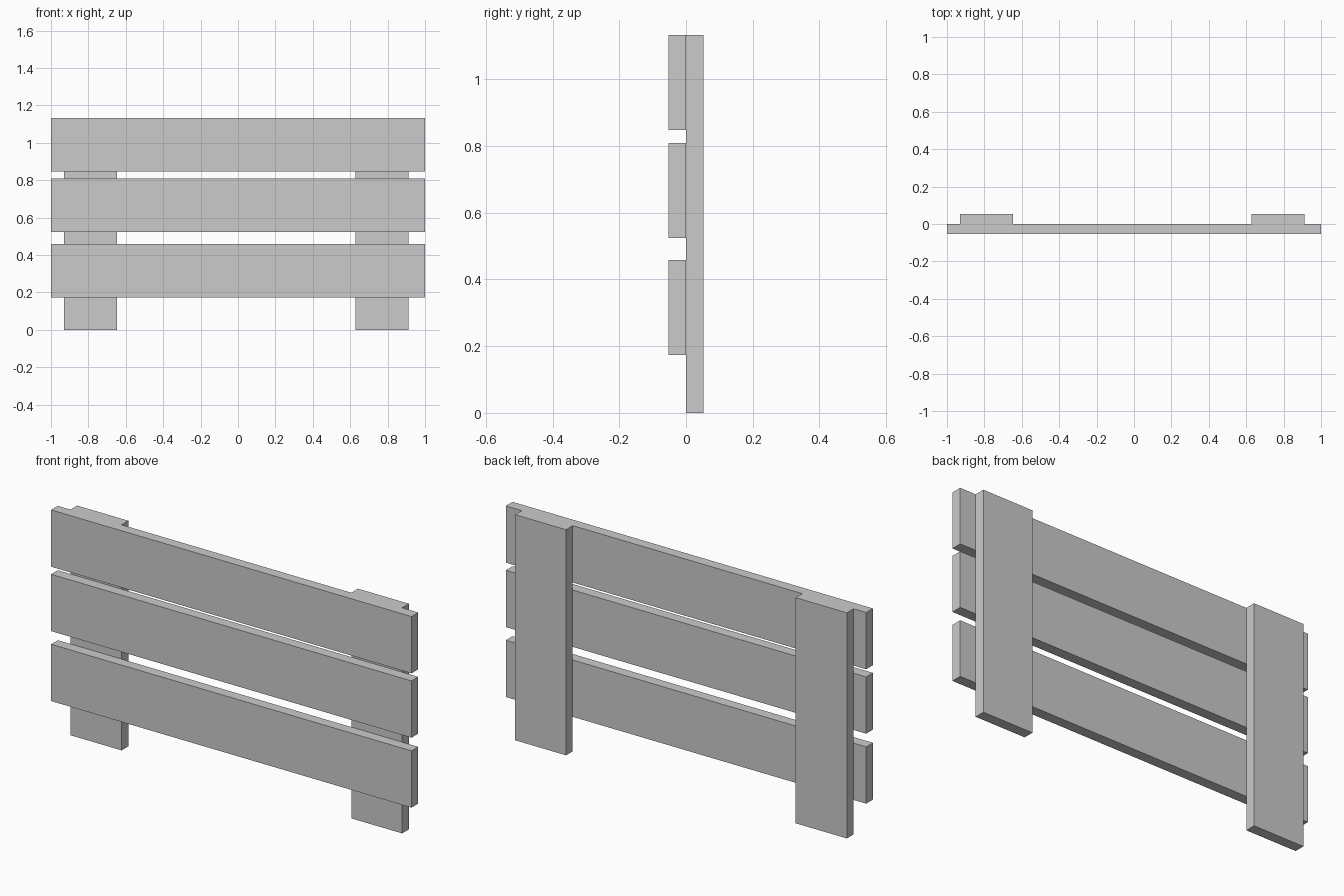
import bpy

if "Cube" in bpy.data.objects:
    bpy.data.objects.remove(bpy.data.objects["Cube"])


def board(name, x0, x1, y0, y1, z0, z1):
    """Axis-aligned plank given by its extents."""
    bpy.ops.mesh.primitive_cube_add(
        size=1, location=((x0 + x1) / 2, (y0 + y1) / 2, (z0 + z1) / 2))
    ob = bpy.context.object
    ob.name = name
    ob.scale = (x1 - x0, y1 - y0, z1 - z0)
    bpy.ops.object.transform_apply(location=False, rotation=False, scale=True)
    return ob


THICK = 0.053
WIDTH = 0.285
TOP = 1.132

# Horizontal slats on the front
for name, z in (("lower_slat", 0.173), ("middle_slat", 0.524), ("upper_slat", TOP - WIDTH)):
    board(name, -1, 1, -THICK, 0, z, z + WIDTH)

# Upright posts on the back
for name, x0, x1 in (("left_post", -0.93, -0.646), ("right_post", 0.629, 0.911)):
    board(name, x0, x1, 0, THICK, 0, TOP)
